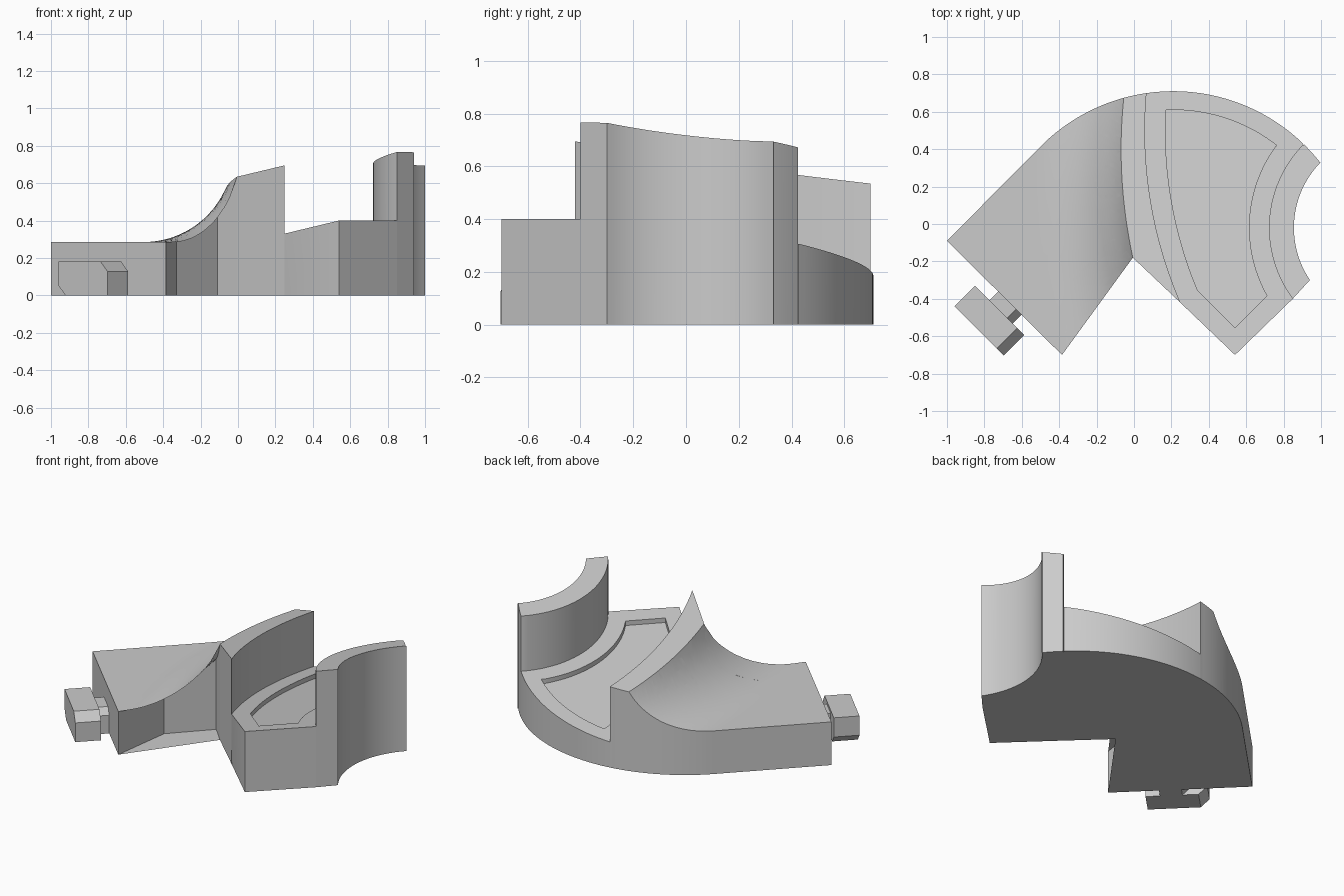
import bpy, bmesh, math

cube = bpy.data.objects.get("Cube")
if cube:
    bpy.data.objects.remove(cube, do_unlink=True)

grey = bpy.data.materials.new("plain grey")
grey.use_nodes = True
grey.diffuse_color = (0.6, 0.6, 0.6, 1)
grey.node_tree.nodes["Principled BSDF"].inputs["Base Color"].default_value = grey.diffuse_color

SLOPE = 0.123           # tilt of the channel floor and wall tops
BASE, RAMP_R, RAMP_X = 0.285, 0.48, -0.52
OUTER = (0.21, -0.29)   # centre of the big outer curve
BITE = (1.355, -0.02)   # centre of the concave side
CREST = (2.378, 0.5)    # centre of the inner wall curve


def floor_z(x, y):
    return 0.2475 + SLOPE * (x - y)


def top_z(x, y):
    return floor_z(x, y) + 0.365


def recess_z(x, y):
    return floor_z(x, y) - 0.03


def ramp_shift(y):
    return 0.015 + 0.2 * (y - 0.25) ** 2


def ramp_z(x, y):
    """Flat deck that sweeps up in a circular curve."""
    d = min(max(x - ramp_shift(y) - RAMP_X, 0), RAMP_R)
    z = BASE + RAMP_R - math.sqrt(RAMP_R ** 2 - d * d)
    return min(z, top_z(x, y))


def ridge(y):
    """Point where the ramp meets the sloping wall top."""
    x = 0
    for _ in range(20):
        rise = RAMP_R + BASE - top_z(x, y)
        x = ramp_shift(y) + RAMP_X + math.sqrt(RAMP_R ** 2 - rise ** 2)
    return (x, y)


def arc(centre, r, a0, a1, n=28):
    angles = [math.radians(a0 + (a1 - a0) * i / n) for i in range(n + 1)]
    return [(centre[0] + r * math.cos(a), centre[1] + r * math.sin(a)) for a in angles]


def finish(bm, name):
    bmesh.ops.recalc_face_normals(bm, faces=bm.faces[:])
    mesh = bpy.data.meshes.new(name)
    bm.to_mesh(mesh)
    bm.free()
    mesh.materials.append(grey)
    obj = bpy.data.objects.new(name, mesh)
    bpy.context.collection.objects.link(obj)
    return obj


def column(name, outline, top, bottom=lambda x, y: 0, gridded=False):
    """Solid standing on an outline, with height rules for top and bottom."""
    bm = bmesh.new()
    bm.faces.new([bm.verts.new((x, y, 0)) for x, y in outline])
    if gridded:
        bmesh.ops.triangulate(bm, faces=bm.faces[:])
        cuts = [((RAMP_X + 0.03 * i, 0, 0), (1, 0, 0)) for i in range(22)]
        cuts += [((0, -0.65 + 0.08 * i, 0), (0, 1, 0)) for i in range(17)]
        for co, no in cuts:
            geom = bm.verts[:] + bm.edges[:] + bm.faces[:]
            bmesh.ops.bisect_plane(bm, geom=geom, dist=1e-5, plane_co=co, plane_no=no)
        bmesh.ops.triangulate(bm, faces=bm.faces[:])
    ret = bmesh.ops.extrude_face_region(bm, geom=bm.faces[:], use_keep_orig=True)
    upper = {g for g in ret["geom"] if isinstance(g, bmesh.types.BMVert)}
    for v in bm.verts:
        v.co.z = (top if v in upper else bottom)(v.co.x, v.co.y)
    return finish(bm, name)


def diagonal_prism(name, profile, v0, v1):
    """Extrude a (u, z) profile along the diagonal axis v."""
    bm = bmesh.new()
    ends = []
    for v in (v0, v1):
        ends.append([bm.verts.new(((u + v) / math.sqrt(2), (v - u) / math.sqrt(2), z))
                     for u, z in profile])
        bm.faces.new(ends[-1])
    n = len(profile)
    for i in range(n):
        j = (i + 1) % n
        bm.faces.new((ends[0][i], ends[0][j], ends[1][j], ends[1][i]))
    return finish(bm, name)


def smooth(obj):
    bpy.ops.object.select_all(action='DESELECT')
    obj.select_set(True)
    bpy.context.view_layer.objects.active = obj
    bpy.ops.object.shade_smooth_by_angle(angle=math.radians(25))


crest_line = [ridge(-0.18 + 0.85 * i / 24) for i in range(25)]
crest_inner = arc(CREST, 2.32, 175.05, 203.4)
bite_wall = arc(BITE, 0.633, 216.9, 135.9)

# Approach deck with the upswept ramp
ramp = column("ramp_deck",
              crest_line + arc(OUTER, 1, 105.4, 135)
              + [(-1, -0.09), (-0.385, -0.7), (-0.33, -0.3), (-0.11, -0.07)],
              ramp_z, gridded=True)

# Curved wall between ramp and channel
inner_wall = column("inner_wall",
                    crest_line + arc(OUTER, 1, 105.4, 98.6, 6) + crest_inner, top_z)

# Curved wall on the concave side
outer_wall = column("outer_wall",
                    arc(BITE, 0.5, 135.4, 214) + bite_wall + arc(OUTER, 1, 45.6, 38.4, 6),
                    top_z)

# Sloping channel floor with a shallow recess
channel = column("channel_floor",
                 arc(OUTER, 1, 45.8, 98.6) + crest_inner + [(0.54, -0.7)] + bite_wall,
                 floor_z)
cutter = column("recess_cutter",
                arc(OUTER, 0.9, 52, 92.5) + arc(CREST, 2.21, 177, 202.8)
                + [(0.54, -0.555)] + arc(BITE, 0.74, 209.4, 144.1),
                lambda x, y: 1, recess_z)
cutter.hide_render = True
cut = channel.modifiers.new("recess", 'BOOLEAN')
cut.operation = 'DIFFERENCE'
cut.solver = 'EXACT'
cut.object = cutter
bpy.context.view_layer.objects.active = channel
bpy.ops.object.modifier_apply(modifier=cut.name)
bpy.data.objects.remove(cutter, do_unlink=True)

for part in (ramp, inner_wall, outer_wall, channel):
    smooth(part)


# Connector tab: a stem and a wider head with chamfered ends
def tab_profile(u0, u1, height, chamfer):
    return [(u0 + chamfer, 0), (u1, 0), (u1, height - chamfer),
            (u1 - chamfer, height), (u0, height), (u0, chamfer)]


diagonal_prism("connector_stem", tab_profile(-0.258, -0.083, 0.16, 0.04), -0.84, -0.765)
diagonal_prism("connector_head", tab_profile(-0.368, 0.004, 0.18, 0.053), -0.99, -0.834)
